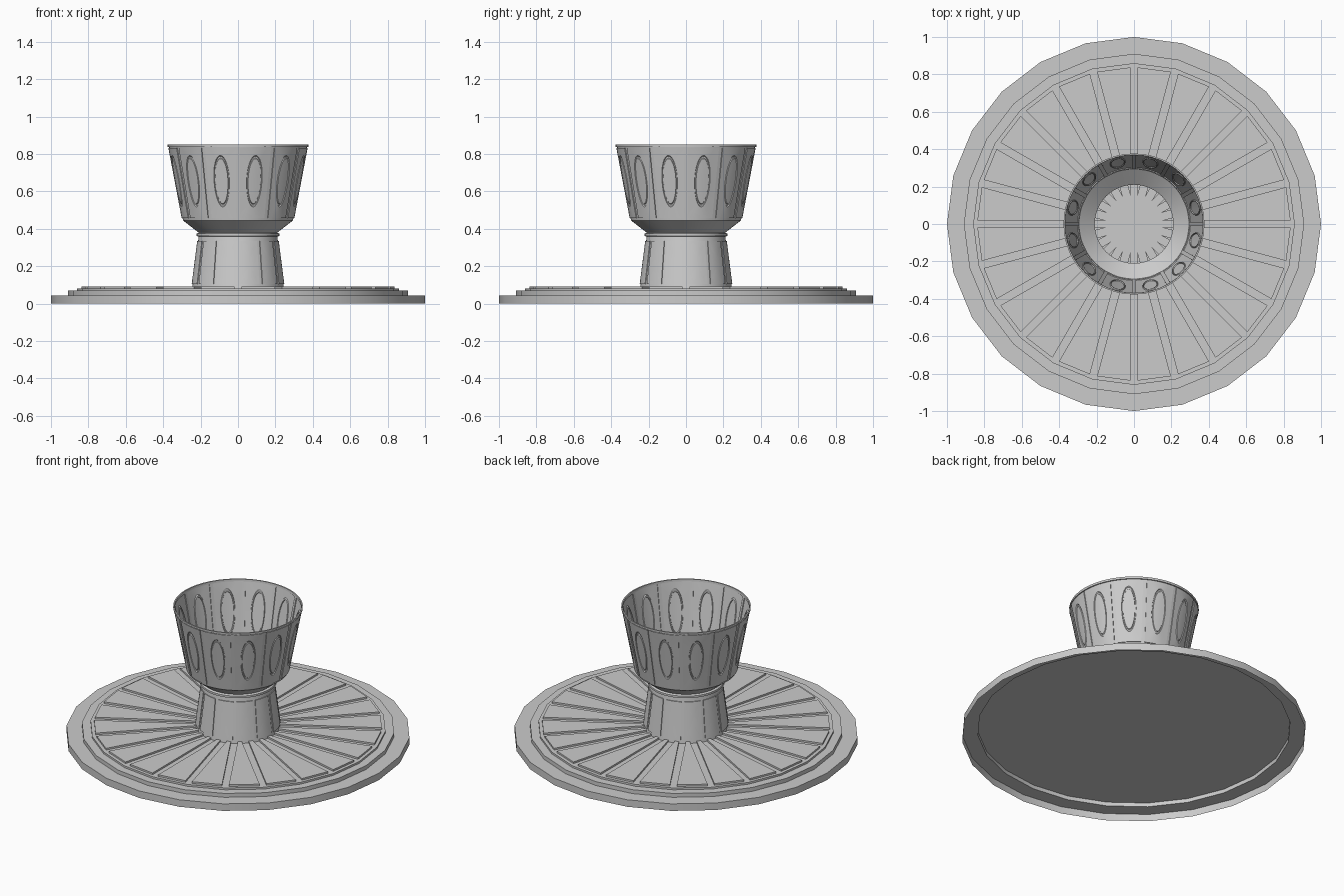
import bpy, bmesh, math
from math import sin, cos, tan, pi, radians

if "Cube" in bpy.data.objects:
    bpy.data.objects.remove(bpy.data.objects["Cube"])


def finish(name, bm, angle=28):
    bmesh.ops.remove_doubles(bm, verts=bm.verts, dist=1e-5)
    bmesh.ops.recalc_face_normals(bm, faces=bm.faces)
    me = bpy.data.meshes.new(name)
    bm.to_mesh(me)
    bm.free()
    ob = bpy.data.objects.new(name, me)
    bpy.context.collection.objects.link(ob)
    bpy.ops.object.select_all(action='DESELECT')
    ob.select_set(True)
    bpy.context.view_layer.objects.active = ob
    bpy.ops.object.shade_smooth_by_angle(angle=radians(angle))
    return ob


def bridge(bm, loops):
    for a, b in zip(loops, loops[1:]):
        for i in range(len(a)):
            j = (i + 1) % len(a)
            bm.faces.new(list(dict.fromkeys((a[i], a[j], b[j], b[i]))))


def lathe(name, profile, segs, closed=False):
    """Spin (radius, z) points about z."""
    bm = bmesh.new()
    rings = []
    for r, z in profile:
        if r == 0:
            rings.append([bm.verts.new((0, 0, z))] * segs)
        else:
            rings.append([bm.verts.new((r * cos(2 * pi * i / segs), r * sin(2 * pi * i / segs), z))
                          for i in range(segs)])
    if closed:
        rings.append(rings[0])
    bridge(bm, rings)
    return finish(name, bm)


# Wall radius of the cup and the stem at a height
def cup_r(z):
    return 0.294 + (z - 0.445) / 0.405 * 0.077


def stem_r(z):
    return 0.246 - (z - 0.08) / 0.28 * 0.036


def panelled_wall(name, rf, z0, z1, steps, n=32):
    """Twelve curved sectors; each step is (shape, horizontal margin, vertical margin, offset)."""
    bm = bmesh.new()
    zc, hz = (z0 + z1) / 2, (z1 - z0) / 2
    for k in range(12):
        a = (k + 0.5) * pi / 6
        loops = []
        for shape, mx, mz, off in steps:
            loop = []
            for i in range(n):
                c, s = cos(2 * pi * i / n), sin(2 * pi * i / n)
                m = max(abs(c), abs(s))
                if shape == 'rect':
                    z = zc + (hz - mz) * s / m
                    b = (pi / 12 - mx / rf(z)) * c / m
                else:
                    z = zc + 0.01 + mz * s
                    b = mx * c / rf(zc)
                r = rf(z) + off
                loop.append(bm.verts.new((r * cos(a + b), r * sin(a + b), z)))
            loops.append(loop)
        bridge(bm, loops)
        bm.faces.new(loops[-1])
    return finish(name, bm)


# Stepped 24-sided base, an open shell underneath
lathe("base", [(1, 0), (1, 0.045), (0.91, 0.045), (0.91, 0.07), (0, 0.07)], 24)
lathe("base_plate", [(0.86, 0.07), (0.86, 0.082), (0, 0.082)], 24)

# Raised wedge panels on the base
bm = bmesh.new()
h, gap = pi / 24, 0.02
d = 0.86 * cos(h) - gap
w = d * tan(h) - gap / cos(h)
for k in range(24):
    a = (2 * k + 1) * h
    loops = [[bm.verts.new((x * cos(a) - y * sin(a), x * sin(a) + y * cos(a), z))
              for x, y in ((gap / sin(h), 0), (d, -w), (d, w))] for z in (0.082, 0.093)]
    bridge(bm, loops)
    bm.faces.new(loops[1])
finish("base_panels", bm)

# Stem wall with twelve raised panels
panelled_wall("stem", stem_r, 0.08, 0.36, [
    ('rect', 0, 0, 0), ('rect', 0.009, 0.025, 0), ('rect', 0.009, 0.025, 0.005),
    ('rect', 0.03, 0.06, 0.005), ('rect', 0.05, 0.1, 0.005)])

# Collar and flared underside of the cup
lathe("collar", [(0.210, 0.36), (0.221, 0.361), (0.221, 0.374), (0.210, 0.38),
                 (0.294, 0.445)], 48)

# Cup wall with raised panels, each with an oval in it
panelled_wall("cup_wall", cup_r, 0.445, 0.845, [
    ('rect', 0, 0, 0), ('rect', 0.011, 0.012, 0), ('rect', 0.011, 0.012, 0.005),
    ('oval', 0.042, 0.138, 0.005), ('oval', 0.040, 0.133, 0),
    ('oval', 0.036, 0.124, 0), ('oval', 0.034, 0.120, 0.005), ('oval', 0.015, 0.055, 0.005)])

# Thin lip
lathe("cup_lip", [(0.377, 0.85), (0.376, 0.837), (0.368, 0.837), (0.369, 0.85)], 48, True)
